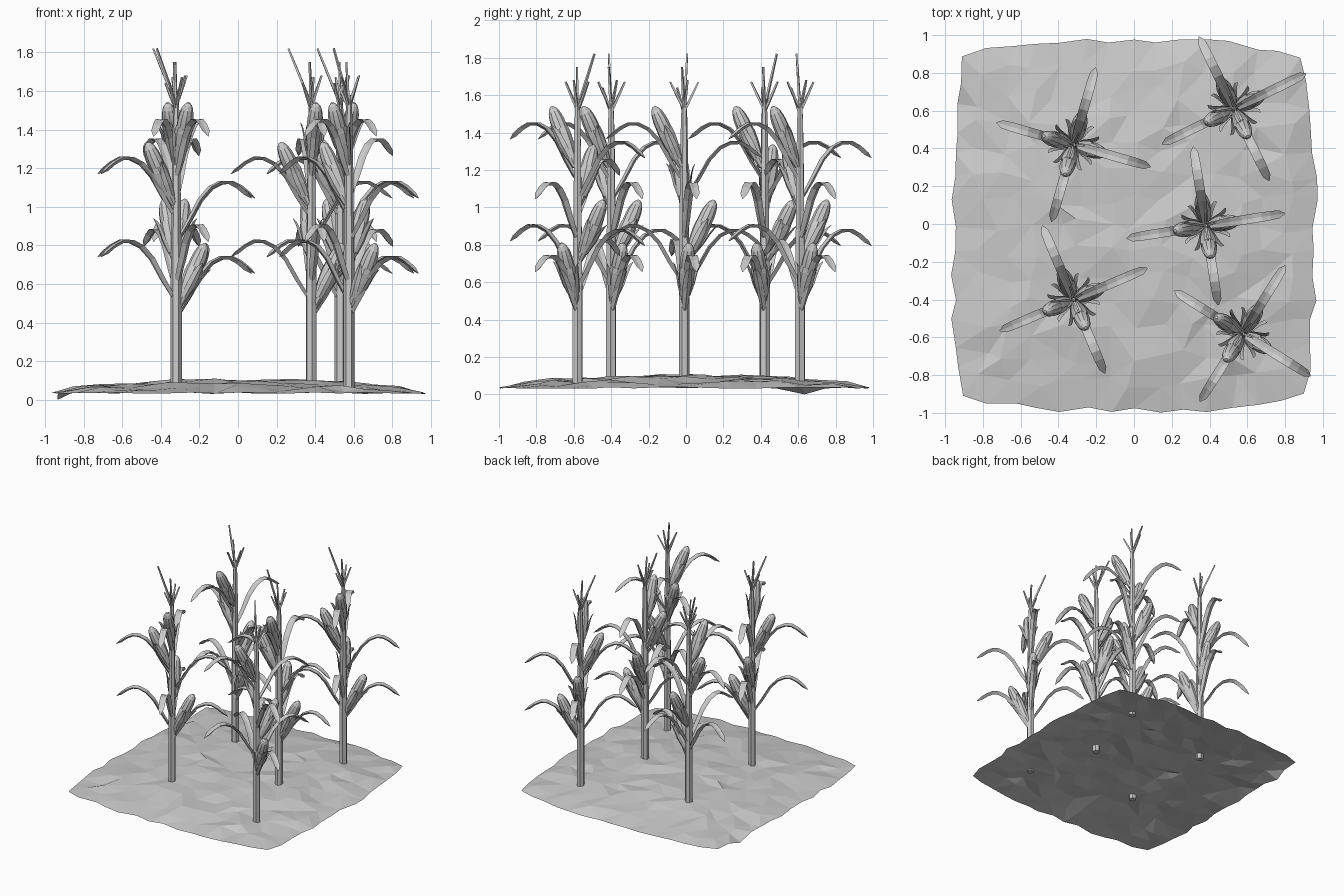
import bpy, bmesh, math, random
from mathutils import Vector, Matrix

if "Cube" in bpy.data.objects:
    bpy.data.objects.remove(bpy.data.objects["Cube"])

random.seed(4)


def loft(bm, rings, mat=Matrix()):
    """Skin closed rings of points and cap both ends."""
    vs = [[bm.verts.new(mat @ Vector(p)) for p in r] for r in rings]
    n = len(vs[0])
    for a, b in zip(vs, vs[1:]):
        for i in range(n):
            j = (i + 1) % n
            bm.faces.new((a[i], a[j], b[j], b[i]))
    bm.faces.new(vs[0][::-1])
    bm.faces.new(vs[-1])


def turned(bm, profile, sides, mat=Matrix()):
    """Loft a (radius, height) profile around local z."""
    loft(bm, [[(r * math.cos(math.tau * (i + .5) / sides),
                r * math.sin(math.tau * (i + .5) / sides), z)
               for i in range(sides)] for r, z in profile], mat)


def blade(bm, path, thick, mat):
    """Folded leaf along a (reach, height, half width) path in local xz."""
    rings = []
    for k, (x, z, w) in enumerate(path):
        a, b = path[max(k - 1, 0)], path[min(k + 1, len(path) - 1)]
        t = Vector((b[0] - a[0], 0, b[1] - a[1])).normalized()
        nrm = Vector((-t.z, 0, t.x))
        c = Vector((x, 0, z))
        s = Vector((0, w, 0))
        d = thick * min(1, w / .02)
        rings.append([c + s, c - nrm * d, c - s, c - nrm * d * .25])
    loft(bm, rings, mat)


def finish(bm):
    bmesh.ops.recalc_face_normals(bm, faces=bm.faces)
    me = bpy.data.meshes.new("part")
    bm.to_mesh(me)
    bm.free()
    return me


def turn(deg, z, r=0):
    return Matrix.Rotation(math.radians(deg), 4, 'Z') @ Matrix.Translation((r, 0, z))


# stalk
bm = bmesh.new()
turned(bm, [(.029, .05), (.029, .62), (.025, .95), (.021, 1.3), (.017, 1.48), (.011, 1.58)], 6)
stalk = finish(bm)

# tassel spikes at the top
bm = bmesh.new()
for x, y, z, z0 in [(-.115, .035, 1.82, 1.53), (.055, .01, 1.68, 1.52), (.01, .075, 1.67, 1.51),
                    (0, -.075, 1.67, 1.52), (-.01, -.01, 1.75, 1.5), (-.05, -.03, 1.64, 1.5)]:
    d = Vector((x, y, z - z0))
    m = Matrix.Translation((0, 0, z0)) @ d.to_track_quat('Z', 'Y').to_matrix().to_4x4()
    turned(bm, [(.009, 0), (.008, d.length * .6), (.006, d.length)], 4, m)
tassel = finish(bm)

# eight arching leaves: direction and height of the arch
arch = [(.015, -.29, .016), (.07, -.20, .021), (.13, -.095, .024), (.19, -.03, .025), (.25, -.001, .025),
        (.30, 0, .025), (.35, -.025, .024), (.395, -.06, .021), (.425, -.09, .002)]
bm = bmesh.new()
for deg, z in [(0, .745), (180, .83), (90, .885), (270, .91),
               (0, 1.135), (180, 1.26), (90, 1.355), (270, 1.455)]:
    blade(bm, arch, .018, turn(deg, z))
leaves = finish(bm)

# four cobs, each with a husk cup and flared husk tips
kernels, husks = bmesh.new(), bmesh.new()
flare = [(.022, .03, .018), (.04, .10, .024), (.05, .16, .022), (.062, .20, .015), (.078, .225, .002)]
for deg, z in [(0, .82), (90, 1.05), (180, 1.345), (270, 1.55)]:
    m = turn(deg, z - .315, .022) @ Matrix.Rotation(math.radians(25), 4, 'Y')
    turned(kernels, [(.03, .10), (.039, .17), (.041, .2), (.041, .225), (.040, .25), (.037, .275),
                     (.031, .30), (.022, .32), (.008, .335)], 10, m)
    turned(husks, [(.016, -.02), (.028, .04), (.04, .11), (.045, .17), (.043, .2)], 8, m)
    for a in (90, -90, 0):
        blade(husks, flare, .008, m @ Matrix.Rotation(math.radians(a), 4, 'Z'))
cobs, husk_mesh = finish(kernels), finish(husks)

# place the five plants
for i, (x, y, deg) in enumerate([(-.32, .42, -16), (.53, .61, 26), (.38, -.01, 9),
                                 (-.32, -.40, 23), (.575, -.58, -32)], 1):
    for name, me in [("stalk", stalk), ("tassel", tassel), ("leaves", leaves),
                     ("cobs", cobs), ("husks", husk_mesh)]:
        ob = bpy.data.objects.new(f"{name}_{i}", me)
        ob.location = (x, y, 0)
        ob.rotation_euler.z = math.radians(deg)
        bpy.context.collection.objects.link(ob)

# uneven soil sheet with a gentle mound
bm = bmesh.new()
N = 14
bmesh.ops.create_grid(bm, x_segments=N, y_segments=N, size=1)
for v in bm.verts:
    u, w = v.co.x, v.co.y
    edge = max(abs(u), abs(w)) > .99
    j = .018 if edge else .04
    x = .895 * u * (1 + .07 * (1 - w ** 4)) + random.uniform(-j, j)
    y = .885 * w * (1 + .1 * (1 - u ** 4)) - .01 + random.uniform(-j, j)
    z = .035 + .065 * (1 - u * u) ** .7 * (1 - w * w) ** .7
    z += random.uniform(-.004, .004) if edge else random.uniform(-.013, .013)
    v.co = (x, y, z)
low = min(bm.verts, key=lambda v: (v.co.xy - Vector((-.72, .6))).length + (0 if v.is_boundary else 1))
low.co.z = 0
bmesh.ops.triangulate(bm, faces=bm.faces)
soil = bpy.data.objects.new("soil", finish(bm))
if sum(p.normal.z for p in soil.data.polygons) < 0:
    soil.data.flip_normals()
bpy.context.collection.objects.link(soil)
